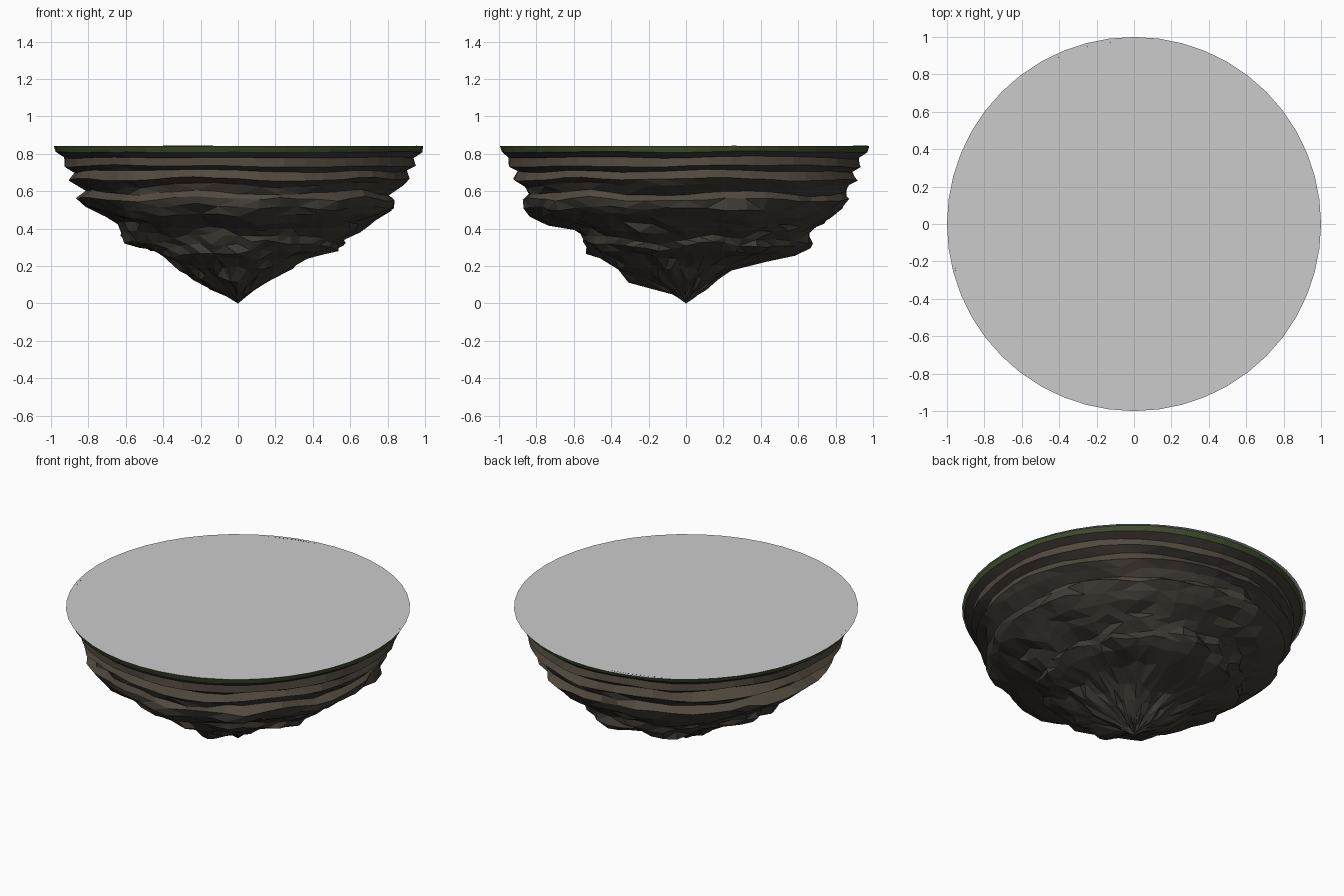
import bpy, bmesh, math, random
from mathutils import Vector, noise

if "Cube" in bpy.data.objects:
    bpy.data.objects.remove(bpy.data.objects["Cube"])

random.seed(7)
SEG = 48

# Ring heights and radii toward +x, +y, -x, -y
RINGS = [
    (0.842, .99, .98, .985, .995), (0.81, .985, .97, .975, .985),
    (0.78, .94, .925, .93, .95), (0.735, .95, .935, .93, .95),
    (0.708, .90, .89, .88, .90), (0.665, .92, .92, .91, .92),
    (0.635, .87, .87, .86, .87), (0.595, .81, .85, .81, .85),
    (0.56, .845, .87, .865, .865), (0.51, .83, .85, .82, .86),
    (0.465, .77, .79, .71, .82), (0.425, .69, .73, .64, .74),
    (0.385, .65, .68, .63, .60), (0.345, .57, .66, .58, .55),
    (0.31, .57, .64, .53, .54), (0.27, .48, .59, .45, .51),
    (0.24, .36, .44, .37, .45), (0.19, .27, .24, .30, .37),
    (0.14, .17, .17, .24, .31), (0.085, .10, .11, .15, .14),
    (0.04, .04, .05, .06, .05),
]


def material(name, rgb):
    m = bpy.data.materials.new(name)
    m.diffuse_color = (*rgb, 1)
    m.use_nodes = True
    m.node_tree.nodes["Principled BSDF"].inputs["Base Color"].default_value = m.diffuse_color
    return m


def make_object(name, bm, mats=()):
    bmesh.ops.recalc_face_normals(bm, faces=bm.faces)
    me = bpy.data.meshes.new(name)
    bm.to_mesh(me)
    bm.free()
    for m in mats:
        me.materials.append(m)
    ob = bpy.data.objects.new(name, me)
    bpy.context.collection.objects.link(ob)
    return ob


def ring_radius(radii, a):
    # Blend the four directional profiles around the circle
    q = a / (math.pi / 2)
    i = int(q) % 4
    w = math.sin((q - int(q)) * math.pi / 2) ** 2
    return radii[i] * (1 - w) + radii[(i + 1) % 4] * w


grass = material("grass", (.045, .07, .025))
rock_light = material("light_rock", (.085, .068, .05))
rock_dark = material("dark_rock", (.05, .043, .035))

# Faceted rock body with stepped strata and a grass rim
bm = bmesh.new()
rows = []
for k, (z, *radii) in enumerate(RINGS):
    depth = min(1, max(0, (k - 1) / 9))
    row = []
    for s in range(SEG):
        a = 2 * math.pi * s / SEG
        r = ring_radius(radii, a)
        d = Vector((math.cos(a), math.sin(a), 0))
        p = d * 2.5 + Vector((0, 0, k * 0.9))
        fade = min(1, r / 0.3)
        r += (noise.noise(p * 1.6) * .05 + random.uniform(-.018, .012)) * depth * fade
        dz = noise.noise(d * 2 + Vector((5, 3, k * .35))) * (.008 + .03 * depth) * fade
        dz += random.uniform(-.007, .007) * depth
        if k == 0:
            dz *= .4
        row.append(bm.verts.new((r * d.x, r * d.y, z + dz)))
    rows.append(row)
tip = bm.verts.new((0, 0, 0))
for k in range(len(rows) - 1):
    for s in range(SEG):
        t = (s + 1) % SEG
        f = bm.faces.new((rows[k][s], rows[k + 1][s], rows[k + 1][t], rows[k][t]))
        f.material_index = 0 if k < 1 else (1 if k in (2, 4, 7) else 2)
for s in range(SEG):
    bm.faces.new((rows[-1][s], tip, rows[-1][(s + 1) % SEG])).material_index = 2
bmesh.ops.triangulate(bm, faces=[f for f in bm.faces if len(f.verts) == 4 and f.material_index == 2])
make_object("island_rock", bm, (grass, rock_light, rock_dark))

# Flat ground disc on top
bm = bmesh.new()
bmesh.ops.create_circle(bm, cap_ends=True, segments=SEG, radius=1.0)
for v in bm.verts:
    v.co.z = 0.843
for f in bm.faces:
    if f.normal.z < 0:
        f.normal_flip()
make_object("ground_top", bm)
